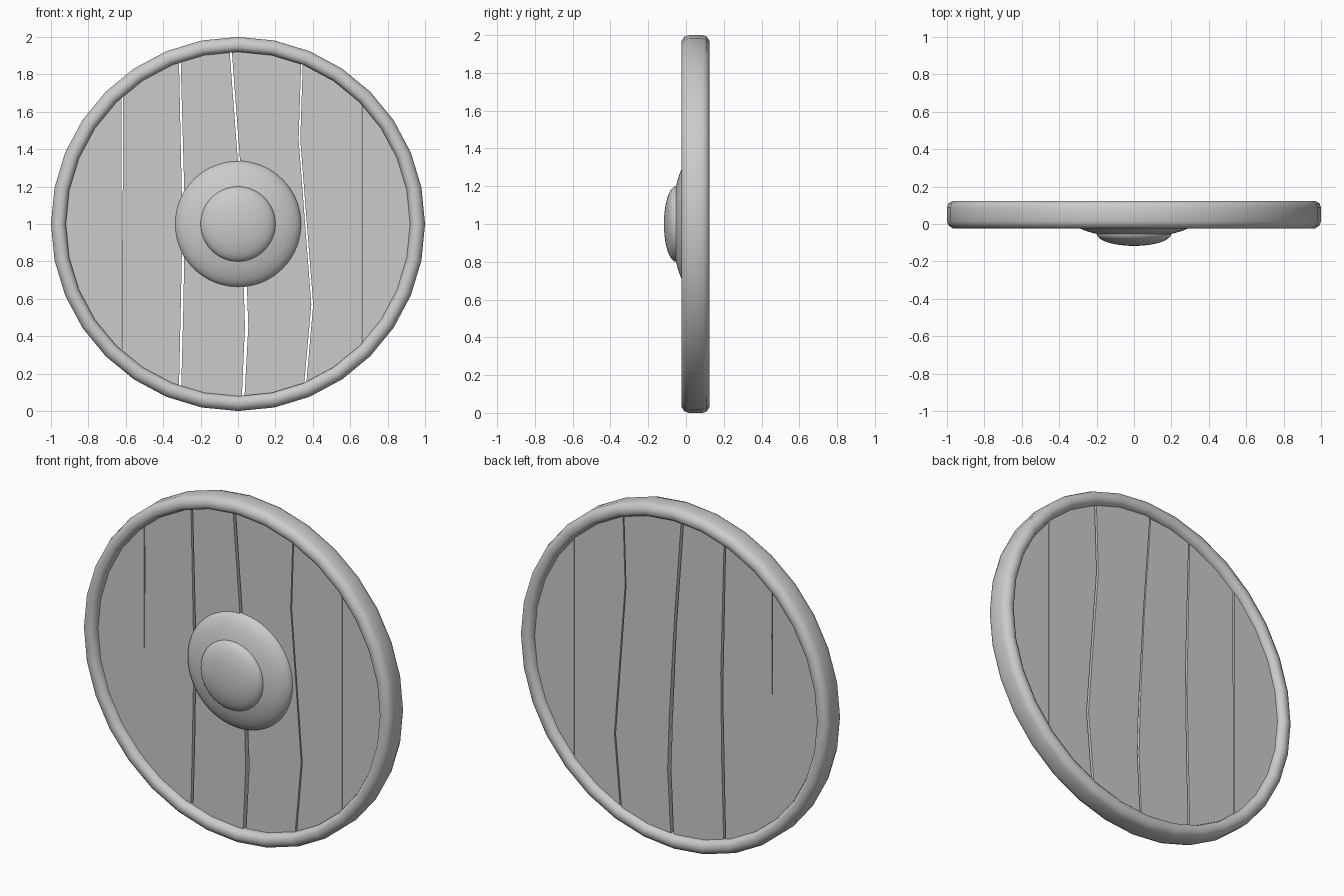
import bpy, bmesh
from math import sin, cos, pi, sqrt, atan2, radians

if "Cube" in bpy.data.objects:
    bpy.data.objects.remove(bpy.data.objects["Cube"])

CZ = 1.0  # height of the shield centre


def finish(name, bm, smooth=None):
    bmesh.ops.recalc_face_normals(bm, faces=bm.faces)
    me = bpy.data.meshes.new(name)
    bm.to_mesh(me)
    bm.free()
    ob = bpy.data.objects.new(name, me)
    bpy.context.collection.objects.link(ob)
    if smooth:
        bpy.ops.object.select_all(action='DESELECT')
        ob.select_set(True)
        bpy.context.view_layer.objects.active = ob
        bpy.ops.object.shade_smooth_by_angle(angle=radians(smooth))
    return ob


def lathe(name, profile, seg, closed=False, smooth=40):
    """Spin (radius, y) points around the shield axis."""
    bm = bmesh.new()
    vs = [bm.verts.new((r, y, CZ)) for r, y in profile]
    es = [bm.edges.new(p) for p in zip(vs, vs[1:])]
    if closed:
        es.append(bm.edges.new((vs[-1], vs[0])))
    bmesh.ops.spin(bm, geom=vs + es, cent=(0, 0, CZ), axis=(0, 1, 0),
                   angle=2 * pi, steps=seg, use_merge=True)
    bmesh.ops.remove_doubles(bm, verts=bm.verts, dist=1e-4)
    return finish(name, bm, smooth)


def dome(name, radius, depth, y, seg=64, rings=12):
    pts = [(radius * cos(i * pi / 2 / rings), y - depth * sin(i * pi / 2 / rings))
           for i in range(rings + 1)]
    lathe(name, pts, seg, smooth=60)


# Rim: rounded section around 32 sides
rim = [(1.0, 0.015), (0.992, -0.008), (0.97, -0.023), (0.945, -0.023), (0.928, -0.012),
       (0.92, 0.01), (0.92, 0.092), (0.928, 0.112), (0.945, 0.124), (0.97, 0.124),
       (0.992, 0.11), (1.0, 0.087)]
lathe("rim", rim, 32, closed=True)

# Boss: wide flange dome with a smaller dome on top
dome("boss_flange", 0.338, 0.1, 0.028)
dome("boss_dome", 0.2, 0.065, -0.052)

# Planks: wobbly seams, each (left plank's edge, right plank's edge), bottom to top,
# as [bottom x, (x, z)..., top x]
R = 0.94
seams = [
    ([-.622, -.622], [-.619, (-.619, .9), (-.614, 1.4), -.616]),
    ([-.316, (-.305, .6), (-.297, 1.0), -.316], [-.304, (-.291, .6), (-.285, 1.1), -.307]),
    ([.02, (.037, .45), (.028, .75), (.002, 1.3), -.046],
     [.034, (.055, .45), (.045, .75), (.010, 1.35), -.034]),
    ([.352, (.392, .57), (.324, 1.45), .338], [.364, (.402, .57), (.333, 1.45), .347]),
    ([.661, .661], [.664, .664]),
]


def edge(e):
    h = lambda x: sqrt(R * R - x * x)
    return [(e[0], -h(e[0]))] + [(x, z - CZ) for x, z in e[1:-1]] + [(e[-1], h(e[-1]))]


def arc(p, q, n=10):
    """Points strictly between p and q, the short way round the circle."""
    a, b = atan2(p[1], p[0]), atan2(q[1], q[0])
    d = (b - a + pi) % (2 * pi) - pi
    return [(R * cos(a + d * i / n), R * sin(a + d * i / n)) for i in range(1, n)]


side = [[(-R, 0)]], [[(R, 0)]]
lefts = side[0] + [edge(s[1]) for s in seams]
rights = [edge(s[0]) for s in seams] + side[1]
fronts = [.02, .016, .018, .024, .02, .018]

for i, (l, r, f) in enumerate(zip(lefts, rights, fronts)):
    outline = l + arc(l[-1], r[-1]) + r[::-1] + arc(r[0], l[0])
    bm = bmesh.new()
    face = bm.faces.new([bm.verts.new((x, f, z + CZ)) for x, z in outline])
    ext = bmesh.ops.extrude_face_region(bm, geom=[face], use_keep_orig=True)
    bmesh.ops.translate(bm, vec=(0, .068, 0),
                        verts=[g for g in ext["geom"] if isinstance(g, bmesh.types.BMVert)])
    finish(f"plank_{i + 1}", bm)
